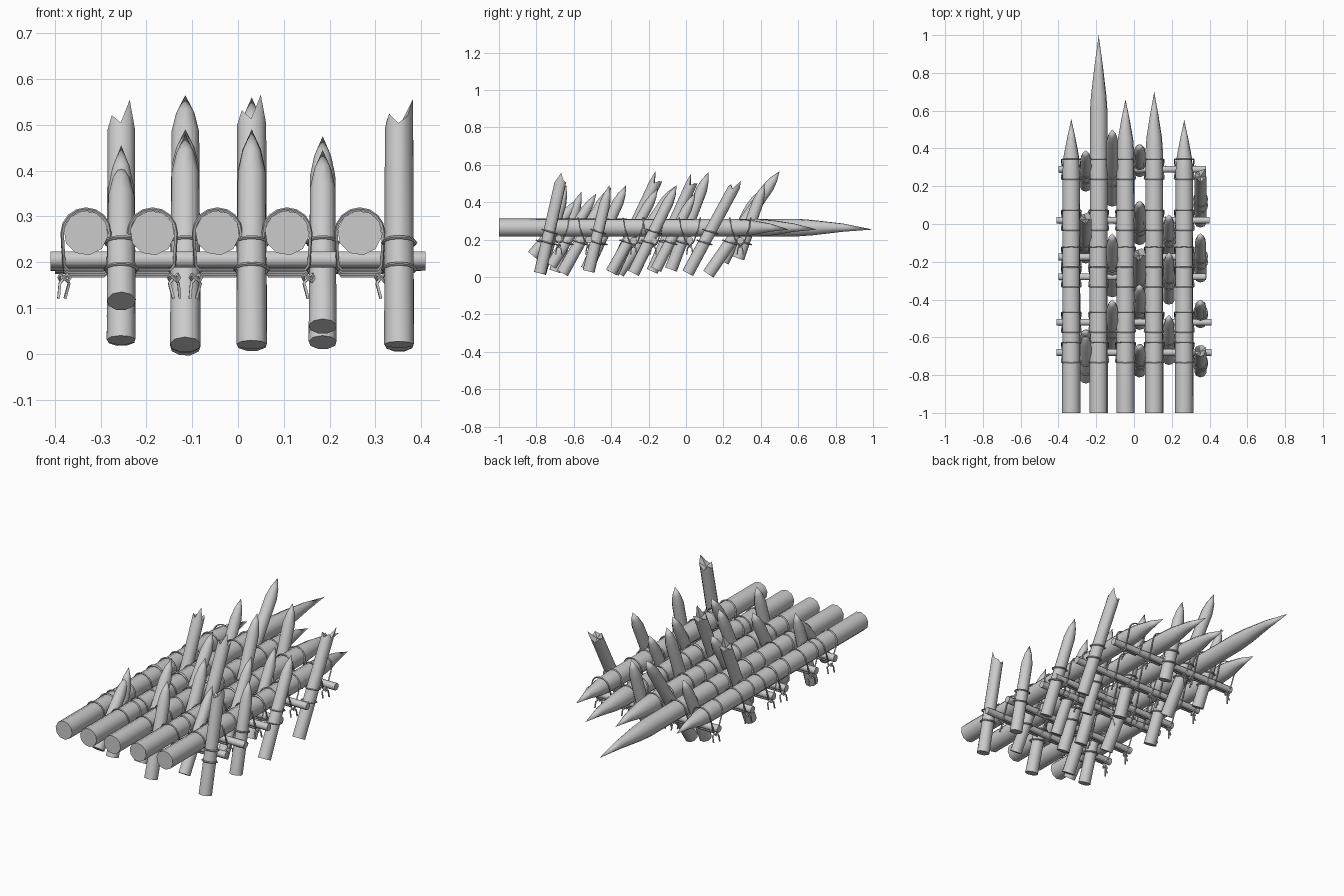
import bpy, bmesh, math, random
from mathutils import Vector

if "Cube" in bpy.data.objects:
    bpy.data.objects.remove(bpy.data.objects["Cube"], do_unlink=True)
random.seed(7)

grey = bpy.data.materials.new("weathered_grey")
grey.use_nodes = True
grey.diffuse_color = (0.6, 0.6, 0.6, 1)
grey.node_tree.nodes["Principled BSDF"].inputs["Base Color"].default_value = (0.6, 0.6, 0.6, 1)


def smooth(ob):
    bpy.ops.object.select_all(action='DESELECT')
    ob.select_set(True)
    bpy.context.view_layer.objects.active = ob
    bpy.ops.object.shade_smooth_by_angle(angle=math.radians(50))


def pole(name, start, end, profile, sides=9, broken=False, sag=0):
    """Round timber: profile is (distance along, radius); a zero radius is a point."""
    start, end = Vector(start), Vector(end)
    axis = (end - start).normalized()
    u = axis.orthogonal().normalized()
    v = axis.cross(u)
    spike = random.randrange(sides)
    bm = bmesh.new()
    rings = []
    for i, (d, r) in enumerate(profile):
        last = i == len(profile) - 1
        centre = start + axis * d
        if last:
            centre.z -= sag
        if r == 0:
            rings.append([bm.verts.new(centre)])
            continue
        ring = []
        for k in range(sides):
            a = math.tau * (k + 0.5) / sides
            p = centre + (u * math.cos(a) + v * math.sin(a)) * r
            if broken and last and k != spike:
                p -= axis * (0.035 + 0.02 * (k % 2) + random.uniform(0, 0.01))
            ring.append(bm.verts.new(p))
        rings.append(ring)
    bm.faces.new(rings[0][::-1])
    for a, b in zip(rings, rings[1:]):
        for k in range(sides):
            n = (k + 1) % sides
            if len(b) == 1:
                bm.faces.new((a[k], a[n], b[0]))
            else:
                bm.faces.new((a[k], a[n], b[n], b[k]))
    if broken:
        # splintered hollow at the snapped end
        heart = bm.verts.new(end - axis * 0.06)
        for k in range(sides):
            bm.faces.new((rings[-1][k], rings[-1][(k + 1) % sides], heart))
    elif len(rings[-1]) > 1:
        bm.faces.new(rings[-1])
    bmesh.ops.recalc_face_normals(bm, faces=bm.faces)
    mesh = bpy.data.meshes.new(name)
    bm.to_mesh(mesh)
    bm.free()
    ob = bpy.data.objects.new(name, mesh)
    bpy.context.collection.objects.link(ob)
    mesh.materials.append(grey)
    smooth(ob)


rope_paths = []


def rope(points, closed=True):
    rope_paths.append((points, closed))


def knot(x, y, z, side):
    """Small knot with two hanging tails."""
    rope([(x + 0.012 * math.cos(a), y + 0.008 * math.sin(a), z + 0.008 * math.sin(2 * a))
          for a in (math.tau * k / 8 for k in range(8))])
    for s in (-1, 1):
        rope([(x, y, z), (x + s * 0.01, y + s * 0.012, z - 0.012),
              (x + s * 0.007 + side * 0.006, y + s * 0.016, z - 0.045)], False)


# Long sharpened logs: x, shoulder, tip, knot side
LOG_Z, LOG_R = 0.264, 0.049
logs = [(-0.332, 0.36, 0.555, -1), (-0.187, 0.68, 1.0, 1), (-0.045, 0.45, 0.66, -1),
        (0.107, 0.46, 0.70, 1), (0.266, 0.35, 0.55, 1)]
for i, (x, shoulder, tip, side) in enumerate(logs):
    taper = tip - shoulder
    body = shoulder + 1
    pole(f"long_log_{i + 1}", (x, -1, LOG_Z), (x, tip, LOG_Z),
         [(0, LOG_R), (body - 0.08, LOG_R * 0.96), (body, LOG_R * 0.84),
          (body + taper * 0.5, LOG_R * 0.45), (body + taper, 0)], sides=10, sag=0.01)

# Thin cross bars under the logs: y, z, left end, right end
bars = [(0.29, 0.195, -0.40, 0.38), (0.02, 0.198, -0.41, 0.40), (-0.175, 0.192, -0.40, 0.38),
        (-0.28, 0.195, -0.40, 0.38), (-0.52, 0.2, -0.41, 0.41), (-0.68, 0.206, -0.41, 0.41)]
for i, (y, z, x0, x1) in enumerate(bars):
    pole(f"cross_bar_{i + 1}", (x0, y, z), (x1, y, z), [(0, 0.019), (x1 - x0, 0.019)], sides=8)

# Lashings binding each log to each bar: an arch over the log, drawn in under the bar
for y, z, _, _ in bars:
    for x, _, _, side in logs:
        for s in (-1, 1):
            arch = [(x + 0.052 * math.cos(a), y + s * (0.05 + 0.006 * math.sin(a)),
                     LOG_Z + 0.052 * math.sin(a)) for a in (math.pi * k / 8 for k in range(9))]
            rope(arch + [(x - 0.048, y + s * 0.02, z - 0.012), (x - 0.04, y + s * 0.008, z - 0.022),
                         (x + 0.04, y + s * 0.008, z - 0.022), (x + 0.048, y + s * 0.02, z - 0.012)])
        knot(x + side * 0.047, y, 0.166, side)

# Slanted stakes by column: radius, then foot y, foot z, top y, top z, broken
columns = {
    -0.255: (0.032, [(0.2, 0.08, 0.39, 0.46, 0), (-0.18, 0.03, 0.05, 0.545, 1),
                     (-0.82, 0.115, -0.57, 0.42, 0), (-0.7, 0.03, -0.56, 0.455, 0)]),
    -0.115: (0.034, [(0.12, 0.015, 0.5, 0.565, 0), (-0.36, 0.02, -0.05, 0.49, 0),
                     (-0.66, 0.02, -0.40, 0.48, 0)]),
    0.03: (0.034, [(0.28, 0.1, 0.42, 0.5, 0), (-0.08, 0.04, 0.12, 0.56, 0),
                   (-0.39, 0.02, -0.14, 0.555, 1), (-0.53, 0.04, -0.32, 0.49, 0),
                   (-0.78, 0.02, -0.64, 0.49, 0)]),
    0.185: (0.031, [(-0.16, 0.04, 0.05, 0.45, 0), (-0.4, 0.025, -0.15, 0.475, 0),
                    (-0.72, 0.06, -0.48, 0.445, 0)]),
    0.352: (0.033, [(0.01, 0.02, 0.28, 0.52, 1), (-0.28, 0.02, -0.05, 0.49, 0),
                    (-0.52, 0.03, -0.41, 0.49, 0), (-0.78, 0.02, -0.66, 0.555, 1)]),
}
for c, (x, (r, stakes)) in enumerate(columns.items()):
    for i, (y0, z0, y1, z1, broken) in enumerate(stakes):
        foot, top = Vector((x, y0, z0)), Vector((x, y1, z1))
        length = (top - foot).length
        if broken:
            profile = [(0, r), (length, r * 0.95)]
        else:
            profile = [(0, r), (length - 0.1, r * 0.9), (length - 0.05, r * 0.6), (length, 0)]
        pole(f"stake_{c + 1}_{i + 1}", foot, top, profile, broken=bool(broken))
        # Two tight turns of rope around the stake
        for h in (0.243, 0.185):
            cy = y0 + (y1 - y0) * (h - z0) / (z1 - z0)
            rope([(x + (r + 0.003) * math.cos(a), cy + (r + 0.007) * math.sin(a),
                   h - 0.012 * math.sin(a)) for a in (math.tau * k / 12 for k in range(12))])

# All ropes as one tube mesh
curve = bpy.data.curves.new("rope_lashings", 'CURVE')
curve.dimensions = '3D'
curve.bevel_depth = 0.004
curve.bevel_resolution = 0
curve.use_fill_caps = True
for points, closed in rope_paths:
    spline = curve.splines.new('POLY')
    spline.points.add(len(points) - 1)
    for p, co in zip(spline.points, points):
        p.co = (*co, 1)
    spline.use_cyclic_u = closed
curve.materials.append(grey)
ropes = bpy.data.objects.new("rope_lashings", curve)
bpy.context.collection.objects.link(ropes)
bpy.ops.object.select_all(action='DESELECT')
ropes.select_set(True)
bpy.context.view_layer.objects.active = ropes
bpy.ops.object.convert(target='MESH')
smooth(bpy.context.view_layer.objects.active)
